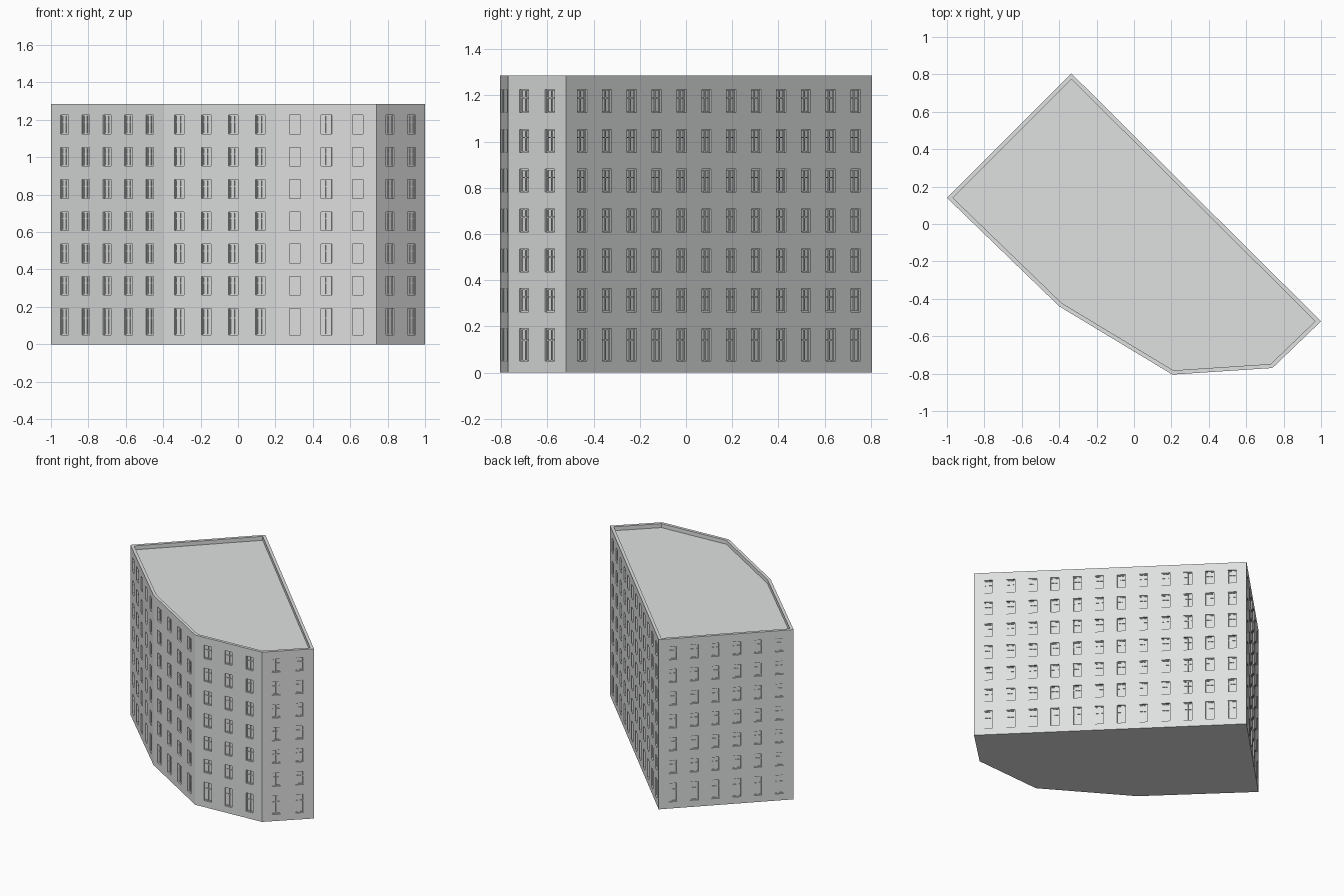
import bpy, bmesh
from mathutils import Vector

if "Cube" in bpy.data.objects:
    bpy.data.objects.remove(bpy.data.objects["Cube"])

H = 1.285            # building height
RIM, DROP = 0.022, 0.03   # parapet width and roof drop
WIN_W, DEPTH, MARGIN = 0.058, 0.014, 0.1
BAR, BAR_D = 0.005, 0.005   # window frame bar width and thickness

# Footprint corners, counter-clockwise, with window count of the wall that follows
PLAN = [(-0.335, 0.805, 6), (-1.0, 0.14, 5), (-0.4, -0.44, 4),
        (0.205, -0.805, 3), (0.74, -0.77, 2), (1.0, -0.52, 12)]
# Ground floor windows are taller than the six floors above
ROWS = [(0.05, 0.19)] + [(0.263 + 0.1725 * i, 0.363 + 0.1725 * i) for i in range(6)]

grey = bpy.data.materials.new("light_grey")
grey.diffuse_color = (0.74, 0.755, 0.745, 1)
grey.use_nodes = True
grey.node_tree.nodes["Principled BSDF"].inputs["Base Color"].default_value = grey.diffuse_color

corners = [Vector((x, y, 0)) for x, y, _ in PLAN]
N = len(corners)
UP = Vector((0, 0, 1))


def tangent(i):
    return (corners[(i + 1) % N] - corners[i]).normalized()


def normal(i):
    t = tangent(i)
    return Vector((t.y, -t.x, 0))


def quad(bm, *pts):
    return bm.faces.new([bm.verts.new(p) for p in pts])


def finish(bm, name):
    mesh = bpy.data.meshes.new(name)
    bm.to_mesh(mesh)
    bm.free()
    mesh.materials.append(grey)
    bpy.context.collection.objects.link(bpy.data.objects.new(name, mesh))


shell, frames = bmesh.new(), bmesh.new()


def bar(P, s0, s1, z0, z1):
    """Frame bar standing on the recessed pane."""
    lo, hi = -DEPTH, -DEPTH + BAR_D
    quad(frames, P(s0, z0, hi), P(s1, z0, hi), P(s1, z1, hi), P(s0, z1, hi))
    ring = [(s0, z0), (s1, z0), (s1, z1), (s0, z1)]
    for a, b in zip(ring, ring[1:] + ring[:1]):
        quad(frames, P(*a, lo), P(*b, lo), P(*b, hi), P(*a, hi))


def window(P, s0, s1, z0, z1):
    """Recessed pane, reveals, border, mullion and transom."""
    ring = [(s0, z0), (s1, z0), (s1, z1), (s0, z1)]
    quad(shell, *[P(s, z, -DEPTH) for s, z in ring])
    for a, b in zip(ring, ring[1:] + ring[:1]):
        quad(shell, P(*a, 0), P(*b, 0), P(*b, -DEPTH), P(*a, -DEPTH))
    mid, tr = (s0 + s1) / 2, z0 + (z1 - z0) * 0.64
    bar(P, s0, s0 + BAR, z0, z1)
    bar(P, s1 - BAR, s1, z0, z1)
    bar(P, s0 + BAR, s1 - BAR, z0, z0 + BAR)
    bar(P, s0 + BAR, s1 - BAR, z1 - BAR, z1)
    bar(P, mid - BAR / 2, mid + BAR / 2, z0 + BAR, z1 - BAR)
    bar(P, s0 + BAR, mid - BAR / 2, tr - BAR / 2, tr + BAR / 2)
    bar(P, mid + BAR / 2, s1 - BAR, tr - BAR / 2, tr + BAR / 2)


# Walls: a grid of cells, every odd/odd cell is a window
zs = [0] + [z for row in ROWS for z in row] + [H]
for i, (_, _, count) in enumerate(PLAN):
    o, t, n = corners[i], tangent(i), normal(i)
    length = (corners[(i + 1) % N] - o).length
    ss = [0]
    for k in range(count):
        c = MARGIN + (length - 2 * MARGIN) * k / (count - 1)
        ss += [c - WIN_W / 2, c + WIN_W / 2]
    ss.append(length)

    def P(s, z, d, o=o, t=t, n=n):
        return o + t * s + n * d + UP * z

    for a in range(len(ss) - 1):
        for b in range(len(zs) - 1):
            cell = (ss[a], ss[a + 1], zs[b], zs[b + 1])
            if a % 2 and b % 2:
                window(P, *cell)
            else:
                s0, s1, z0, z1 = cell
                quad(shell, P(s0, z0, 0), P(s1, z0, 0), P(s1, z1, 0), P(s0, z1, 0))

# Parapet rim, inner parapet wall, sunken roof and underside
inner = []
for i in range(N):
    n1, n2 = normal(i - 1 if i else N - 1), normal(i)
    inner.append(corners[i] - (n1 + n2) * RIM / (1 + n1.dot(n2)))
for i in range(N):
    j = (i + 1) % N
    top, low = UP * H, UP * (H - DROP)
    quad(shell, corners[i] + top, corners[j] + top, inner[j] + top, inner[i] + top)
    quad(shell, inner[i] + top, inner[j] + top, inner[j] + low, inner[i] + low)
quad(shell, *[p + UP * (H - DROP) for p in inner])
quad(shell, *reversed(corners))

bmesh.ops.remove_doubles(shell, verts=shell.verts, dist=1e-5)
finish(shell, "building_shell")
finish(frames, "window_frames")
